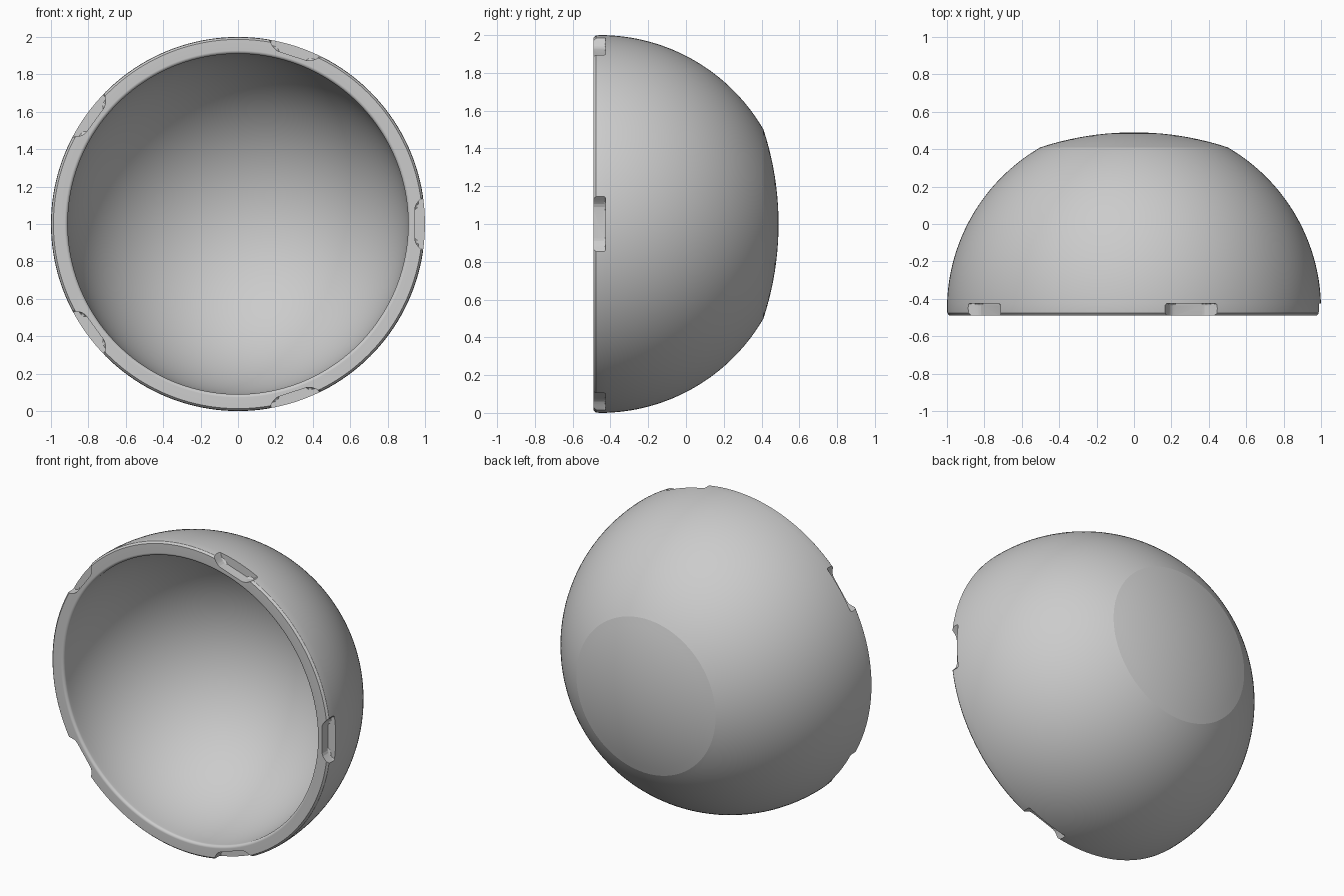
import bpy, bmesh
from math import sin, cos, asin, radians, pi, sqrt
from mathutils import Matrix, Vector

if "Cube" in bpy.data.objects:
    bpy.data.objects.remove(bpy.data.objects["Cube"], do_unlink=True)

BACK, FRONT = 0.49, -0.49       # extent in depth
CENTRE_Y = -0.456               # centre of the spherical shell
CAP_R, INNER_R = 0.5, 0.91      # flattened cap radius, cavity radius
CENTRE = Vector((0, 0, 1))

grey = bpy.data.materials.new("plain grey")
grey.use_nodes = True
grey.diffuse_color = (0.6, 0.6, 0.6, 1)
grey.node_tree.nodes["Principled BSDF"].inputs["Base Color"].default_value = (0.6, 0.6, 0.6, 1)


def make_object(name, bm):
    bmesh.ops.recalc_face_normals(bm, faces=bm.faces)
    mesh = bpy.data.meshes.new(name)
    bm.to_mesh(mesh)
    bm.free()
    mesh.materials.append(grey)
    obj = bpy.data.objects.new(name, mesh)
    bpy.context.collection.objects.link(obj)
    return obj


def shell_profile():
    """Radius and depth pairs from the outer pole round the rim to the inner pole."""
    pts = []
    seam_y = CENTRE_Y + sqrt(1 - CAP_R ** 2)
    sag = BACK - seam_y
    cap_rad = (CAP_R ** 2 + sag ** 2) / (2 * sag)
    sweep = asin(CAP_R / cap_rad)
    # Shallow cap
    for i in range(10):
        a = sweep * i / 10
        pts.append((cap_rad * sin(a), BACK - cap_rad * (1 - cos(a))))
    # Outer sphere
    start = asin(CAP_R)
    for i in range(33):
        a = start + (pi / 2 - start) * i / 32
        pts.append((sin(a), CENTRE_Y + cos(a)))
    # Rim with a chamfered outer edge and a rounded inner edge
    pts += [(0.998, -0.477), (0.987, FRONT)]
    fillet = 0.018
    for i in range(11):
        a = pi / 2 * i / 10
        pts.append((INNER_R + fillet * (1 - sin(a)), FRONT + fillet * (1 - cos(a))))
    # Cavity
    for i in range(49):
        a = pi / 2 * (1 - i / 48)
        pts.append((INNER_R * sin(a), CENTRE_Y + INNER_R * cos(a)))
    return pts


# Shell, turned about the depth axis
bm = bmesh.new()
verts = [bm.verts.new((r if r > 1e-6 else 0, y, 1)) for r, y in shell_profile()]
edges = [bm.edges.new(pair) for pair in zip(verts, verts[1:])]
bmesh.ops.spin(bm, geom=verts + edges, cent=CENTRE, axis=(0, 1, 0),
               angle=2 * pi, steps=160, use_merge=True)
bmesh.ops.remove_doubles(bm, verts=bm.verts, dist=1e-5)
shell = make_object("dome_shell", bm)

# Five flared notches round the rim
half = [(0.075, 0.945), (0.09, 0.947), (0.105, 0.953), (0.12, 0.964),
        (0.133, 0.977), (0.148, 0.99), (0.16, 1.06)]
outline = half + [(-t, r) for t, r in reversed(half)]
bm = bmesh.new()
for k in range(5):
    turn = Matrix.Translation(CENTRE) @ Matrix.Rotation(radians(72 * k), 4, 'Y')
    back = [bm.verts.new(turn @ Vector((r, -0.425, t))) for t, r in outline]
    front = [bm.verts.new(turn @ Vector((r, -0.6, t))) for t, r in outline]
    floor = bm.faces.new(back)
    bm.faces.new(list(reversed(front)))
    n = len(outline)
    for i in range(n):
        j = (i + 1) % n
        bm.faces.new((back[i], front[i], front[j], back[j]))
    bmesh.ops.bevel(bm, geom=list(floor.edges), offset=0.012, segments=4,
                    profile=0.5, affect='EDGES')
cutter = make_object("notch_cutter", bm)
cutter.hide_render = True

cut = shell.modifiers.new("notches", 'BOOLEAN')
cut.operation = 'DIFFERENCE'
cut.solver = 'EXACT'
cut.object = cutter

bpy.ops.object.select_all(action='DESELECT')
shell.select_set(True)
bpy.context.view_layer.objects.active = shell
bpy.ops.object.modifier_apply(modifier=cut.name)
bpy.data.objects.remove(cutter, do_unlink=True)
bpy.ops.object.shade_smooth_by_angle(angle=radians(10.5))
